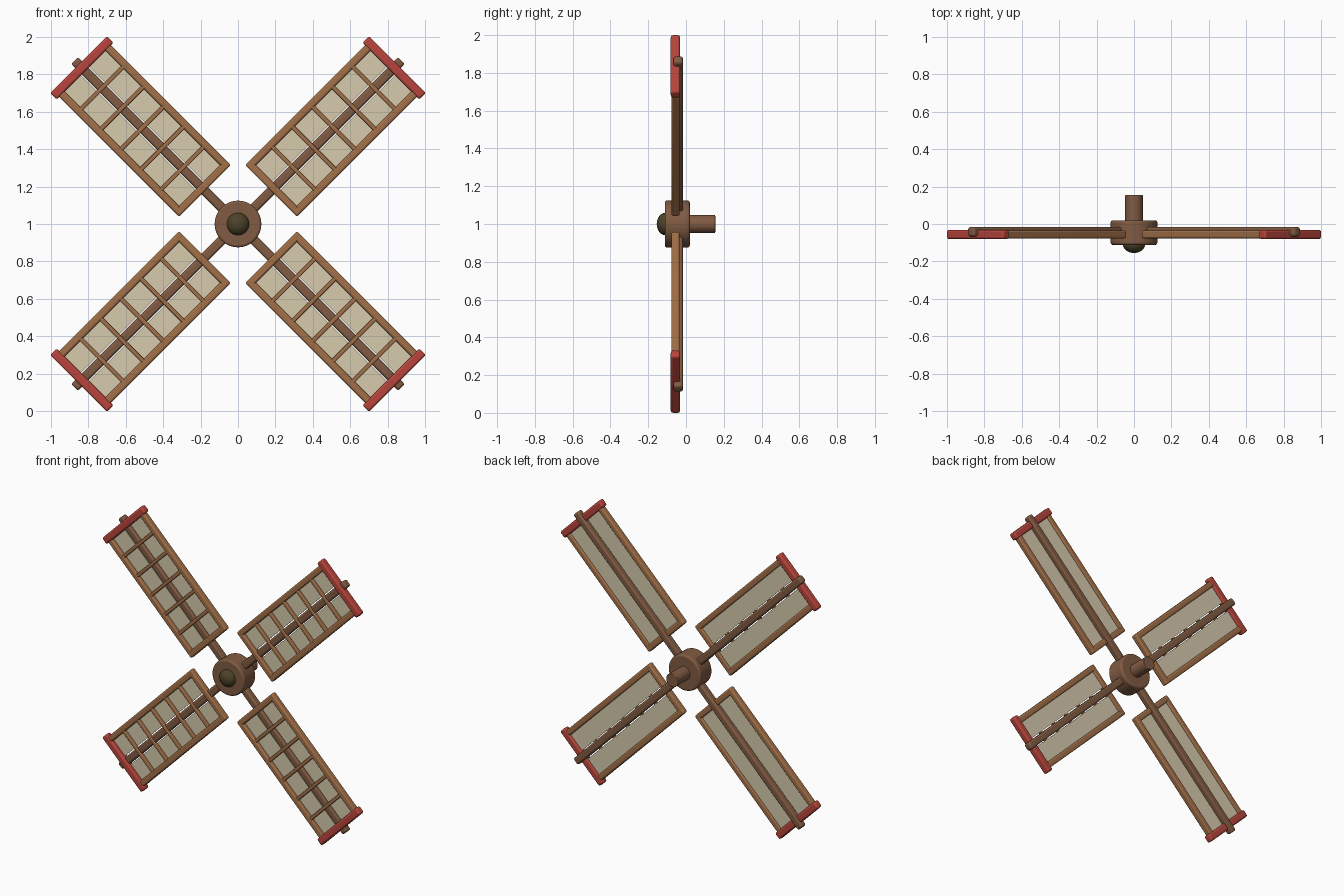
import bpy
import math
from mathutils import Matrix, Vector

if "Cube" in bpy.data.objects:
    bpy.data.objects.remove(bpy.data.objects["Cube"], do_unlink=True)


def material(name, color):
    m = bpy.data.materials.new(name)
    m.use_nodes = True
    rgba = (*color, 1)
    m.diffuse_color = rgba
    m.node_tree.nodes["Principled BSDF"].inputs["Base Color"].default_value = rgba
    return m


DARK_WOOD = material("dark wood", (0.22, 0.105, 0.055))
LIGHT_WOOD = material("light wood", (0.36, 0.16, 0.065))
CANVAS = material("cream canvas", (0.68, 0.60, 0.42))
RED = material("red paint", (0.48, 0.06, 0.045))
IRON = material("dark bronze", (0.075, 0.055, 0.022))

CENTRE = Vector((0, 0, 1))


def finish(obj, name, mat, bevel=0.0):
    obj.name = name
    obj.data.materials.append(mat)
    if bevel:
        mod = obj.modifiers.new("rounded edges", "BEVEL")
        mod.width = bevel
        mod.segments = 3
        mod.limit_method = "ANGLE"
    bpy.ops.object.shade_smooth_by_angle(angle=math.radians(35))
    return obj


def sail_box(name, angle, u, y, v, mat, bevel=0.0):
    """Box given by ranges along the arm (u), in depth (y) and across it (v)."""
    bpy.ops.mesh.primitive_cube_add(size=1)
    obj = bpy.context.object
    ranges = (u, y, v)
    size = [b - a for a, b in ranges]
    mid = [(a + b) / 2 for a, b in ranges]
    obj.data.transform(Matrix.Translation(mid) @ Matrix.Diagonal((*size, 1)))
    obj.location = CENTRE
    obj.rotation_euler.y = -angle
    return finish(obj, name, mat, bevel)


def turned(name, radius, y0, y1, mat, bevel):
    """Cylinder lying along the depth axis."""
    bpy.ops.mesh.primitive_cylinder_add(
        vertices=40, radius=radius, depth=y1 - y0,
        location=(0, (y0 + y1) / 2, 1), rotation=(math.pi / 2, 0, 0))
    return finish(bpy.context.object, name, mat, bevel)


# Hub, axle and nose cap
turned("hub", 0.125, -0.112, 0.02, DARK_WOOD, 0.012)
turned("axle", 0.047, 0.0, 0.155, DARK_WOOD, 0.004)
bpy.ops.mesh.primitive_uv_sphere_add(segments=32, ring_count=16, radius=0.06,
                                     location=(0, -0.107, 1))
cap = bpy.context.object
cap.scale.y = 0.8
finish(cap, "nose_cap", IRON)

# Four identical sails
INNER, OUTER, HALF, RAIL = 0.25, 1.17, 0.195, 0.04
FRAME_Y = (-0.077, -0.034)
CELLS = 6

for side, degrees in (("upper_left", 45), ("upper_right", 135),
                      ("lower_right", 225), ("lower_left", 315)):
    a = math.radians(degrees)
    sail_box(f"{side}_spar", a, (0.05, 1.236), (-0.066, -0.016),
             (-0.025, 0.025), DARK_WOOD, 0.012)
    sail_box(f"{side}_tip_bar", a, (1.156, 1.206), (-0.081, -0.031),
             (-0.215, 0.215), RED, 0.012)
    sail_box(f"{side}_inner_bar", a, (INNER, INNER + RAIL), FRAME_Y,
             (-HALF, HALF), LIGHT_WOOD, 0.01)

    # Long rails and canvas on both sides of the spar
    for s, edge in ((-1, "trailing"), (1, "leading")):
        rail = sorted((s * HALF, s * (HALF - RAIL)))
        cloth = sorted((s * 0.032, s * (HALF - RAIL / 2)))
        sail_box(f"{side}_{edge}_rail", a, (INNER, OUTER), FRAME_Y, rail,
                 LIGHT_WOOD, 0.01)
        sail_box(f"{side}_{edge}_canvas", a, (INNER + RAIL / 2, OUTER),
                 (-0.054, -0.046), cloth, CANVAS)

    # Thin cross slats in front of the canvas
    start = INNER + RAIL / 2
    step = (1.18 - start) / CELLS
    for i in range(1, CELLS):
        u = start + i * step
        sail_box(f"{side}_slat_{i}", a, (u - 0.011, u + 0.011),
                 (-0.075, -0.051), (-HALF + 0.01, HALF - 0.01),
                 LIGHT_WOOD, 0.005)
